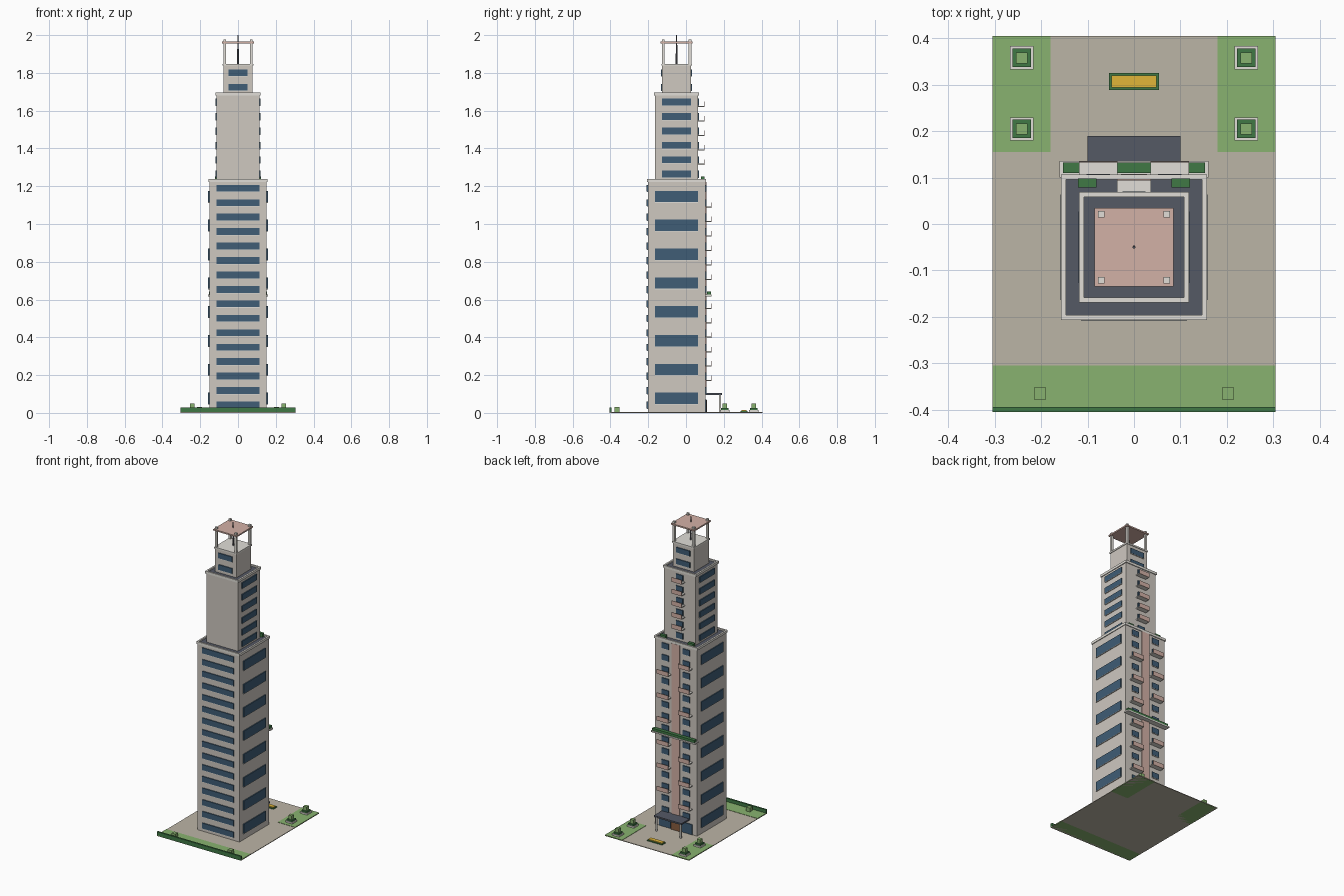
import bpy, math

if "Cube" in bpy.data.objects:
    bpy.data.objects.remove(bpy.data.objects["Cube"])

CY = -0.05  # tower centre in y


def mat(name, rgb):
    m = bpy.data.materials.new(name)
    m.diffuse_color = (*rgb, 1)
    m.use_nodes = True
    m.node_tree.nodes["Principled BSDF"].inputs["Base Color"].default_value = m.diffuse_color
    return m


WALL = mat("wall", (0.62, 0.58, 0.53))
TRIM = mat("trim", (0.75, 0.73, 0.68))
GLASS = mat("glass", (0.05, 0.11, 0.18))
ROOF = mat("roof", (0.09, 0.10, 0.13))
PINK = mat("pink", (0.65, 0.44, 0.38))
PAVE = mat("paving", (0.50, 0.46, 0.38))
GRASS = mat("grass", (0.25, 0.45, 0.16))
HEDGE = mat("hedge", (0.05, 0.19, 0.06))
WOOD = mat("wood", (0.25, 0.11, 0.05))
YELLOW = mat("flowers", (0.75, 0.47, 0.04))
METAL = mat("metal", (0.12, 0.12, 0.14))


def box(name, x, y, z, m):
    """Box from (min, max) ranges, joined later by nothing: one clean object."""
    vs = [(a, b, c) for c in z for b in y for a in x]
    fs = [(0, 2, 3, 1), (4, 5, 7, 6), (0, 1, 5, 4), (2, 6, 7, 3), (0, 4, 6, 2), (1, 3, 7, 5)]
    me = bpy.data.meshes.new(name)
    me.from_pydata(vs, [], fs)
    me.materials.append(m)
    o = bpy.data.objects.new(name, me)
    bpy.context.collection.objects.link(o)
    return o


def block(name, h, z, m):
    return box(name, (-h, h), (CY - h, CY + h), z, m)


def parapet(name, h, t, z):
    for s in (-1, 1):
        box(name + "_side", sorted((s * h, s * (h - t))), (CY - h, CY + h), z, TRIM)
        box(name + "_end", (-h + t, h - t), sorted((CY + s * h, CY + s * (h - t))), z, TRIM)


def window_y(name, s, face, xc, hw, zc, hh):
    """Window on the face looking along s*y, with a slim sill."""
    y0 = CY + s * face
    box(name, (xc - hw, xc + hw), sorted((y0 - s * 0.002, y0 + s * 0.006)), (zc - hh, zc + hh), GLASS)
    box(name + "_sill", (xc - hw, xc + hw), sorted((y0 - s * 0.002, y0 + s * 0.005)),
        (zc - hh - 0.003, zc - hh), TRIM)


def window_x(name, face, hw, zc, hh):
    for s in (-1, 1):
        x = sorted((s * (face - 0.002), s * (face + 0.006)))
        box(name, x, (CY - hw, CY + hw), (zc - hh, zc + hh), GLASS)
        box(name + "_sill", x, (CY - hw, CY + hw), (zc - hh - 0.003, zc - hh), TRIM)


def balcony(name, xc, hw, y0, z):
    y1 = y0 + 0.03
    box(name + "_floor", (xc - hw, xc + hw), (y0, y1), (z - 0.003, z + 0.003), TRIM)
    box(name + "_rail", (xc - hw, xc + hw), (y1, y1 + 0.003), (z - 0.003, z + 0.026), PINK)


def cone(name, loc, r1, r2, d, n=8):
    bpy.ops.mesh.primitive_cone_add(vertices=n, radius1=r1, radius2=r2, depth=d, location=loc)
    o = bpy.context.object
    o.name = name
    o.data.materials.append(METAL)


# Site: paving, lawns, rear hedge
box("paving", (-0.305, 0.305), (-0.405, 0.405), (0, 0.004), PAVE)
box("front_lawn", (-0.305, 0.305), (-0.405, -0.305), (0, 0.006), GRASS)
box("front_hedge", (-0.305, 0.305), (-0.405, -0.394), (0, 0.028), HEDGE)
for s in (-1, 1):
    box("side_lawn", sorted((s * 0.18, s * 0.305)), (0.155, 0.405), (0, 0.006), GRASS)
    box("front_bush", (s * 0.203 - 0.013, s * 0.203 + 0.013), (-0.378, -0.352), (0.004, 0.032), GRASS)
    # Tree planters
    for y in (0.205, 0.358):
        for part, h, z, m in (("planter_box", 0.025, (0.004, 0.016), TRIM),
                              ("planter_hedge", 0.02, (0.016, 0.026), HEDGE),
                              ("planter_bush", 0.012, (0.026, 0.051), GRASS)):
            box(part, (s * 0.242 - h, s * 0.242 + h), (y - h, y + h), z, m)
# Flower bed
box("flower_bed_edge", (-0.054, 0.054), (0.289, 0.325), (0.004, 0.010), HEDGE)
box("flower_bed", (-0.049, 0.049), (0.294, 0.320), (0.010, 0.015), YELLOW)

# Tower blocks, stepped
block("lower_tower", 0.152, (0.004, 1.225), WALL)
block("lower_roof", 0.147, (1.225, 1.229), ROOF)
parapet("lower_parapet", 0.157, 0.011, (1.222, 1.238))
block("middle_tower", 0.114, (1.225, 1.682), WALL)
block("middle_roof", 0.11, (1.682, 1.686), ROOF)
parapet("middle_parapet", 0.119, 0.011, (1.679, 1.695))
block("upper_tower", 0.077, (1.682, 1.838), WALL)
block("upper_roof", 0.081, (1.838, 1.848), TRIM)

# Roof pergola and antenna
block("pergola_roof", 0.085, (1.956, 1.965), PINK)
for sx in (-1, 1):
    for sy in (-1, 1):
        x, y = sx * 0.071, CY + sy * 0.071
        box("pergola_post", (x - 0.007, x + 0.007), (y - 0.007, y + 0.007), (1.848, 1.978), TRIM)
cone("antenna", (0, CY, 1.924), 0.005, 0.003, 0.152)

# Lower windows and balconies
FL = 0.0765
for k in range(16):
    zc = 0.042 + FL * k
    window_y("front_window", -1, 0.152, 0, 0.114, zc, 0.018)
    if k < 1:
        continue
    for s in (-1, 1):
        window_y("rear_window", 1, 0.152, s * 0.077, 0.025, zc, 0.018)
    if 2 <= k <= 14 and k != 8:  # staggered left and right
        balcony("balcony", -0.077 if k % 2 == 0 else 0.077, 0.041, CY + 0.152, zc - 0.024)
for k in range(8):
    window_x("side_window", 0.152, 0.114, 0.077 + 0.1526 * k, 0.03)
box("rear_pink_strip", (-0.028, 0.028), (0.1, 0.108), (0.1, 1.222), PINK)

# Mid-height terrace with planting
box("terrace", (-0.16, 0.16), (0.1, 0.136), (0.617, 0.626), TRIM)
box("terrace_hedge", (-0.153, 0.153), (0.11, 0.132), (0.626, 0.642), HEDGE)

# Middle windows and balconies
for k in range(6):
    zc = 1.264 + 0.0763 * k
    window_x("middle_side_window", 0.114, 0.077, zc, 0.018)
    window_y("middle_rear_window", 1, 0.114, 0, 0.025, zc, 0.018)
    if k:
        balcony("middle_balcony", 0, 0.037, CY + 0.114, zc - 0.024)
for s in (-1, 1):
    box("setback_planter", sorted((s * 0.081, s * 0.121)), (0.079, 0.098), (1.229, 1.252), HEDGE)

# Upper windows
for zc in (1.724, 1.80):
    for s in (-1, 1):
        window_y("upper_window", s, 0.077, 0, 0.05, zc, 0.017)

# Entrance: door, glazing, canopy on posts
box("entrance_door", (-0.03, 0.03), (0.1, 0.11), (0.004, 0.068), WOOD)
box("canopy", (-0.1, 0.1), (0.1, 0.19), (0.096, 0.106), ROOF)
for s in (-1, 1):
    box("entrance_glass", sorted((s * 0.036, s * 0.12)), (0.1, 0.108), (0.006, 0.072), GLASS)
    box("canopy_post", (s * 0.088 - 0.005, s * 0.088 + 0.005), (0.174, 0.184), (0.004, 0.096), TRIM)
